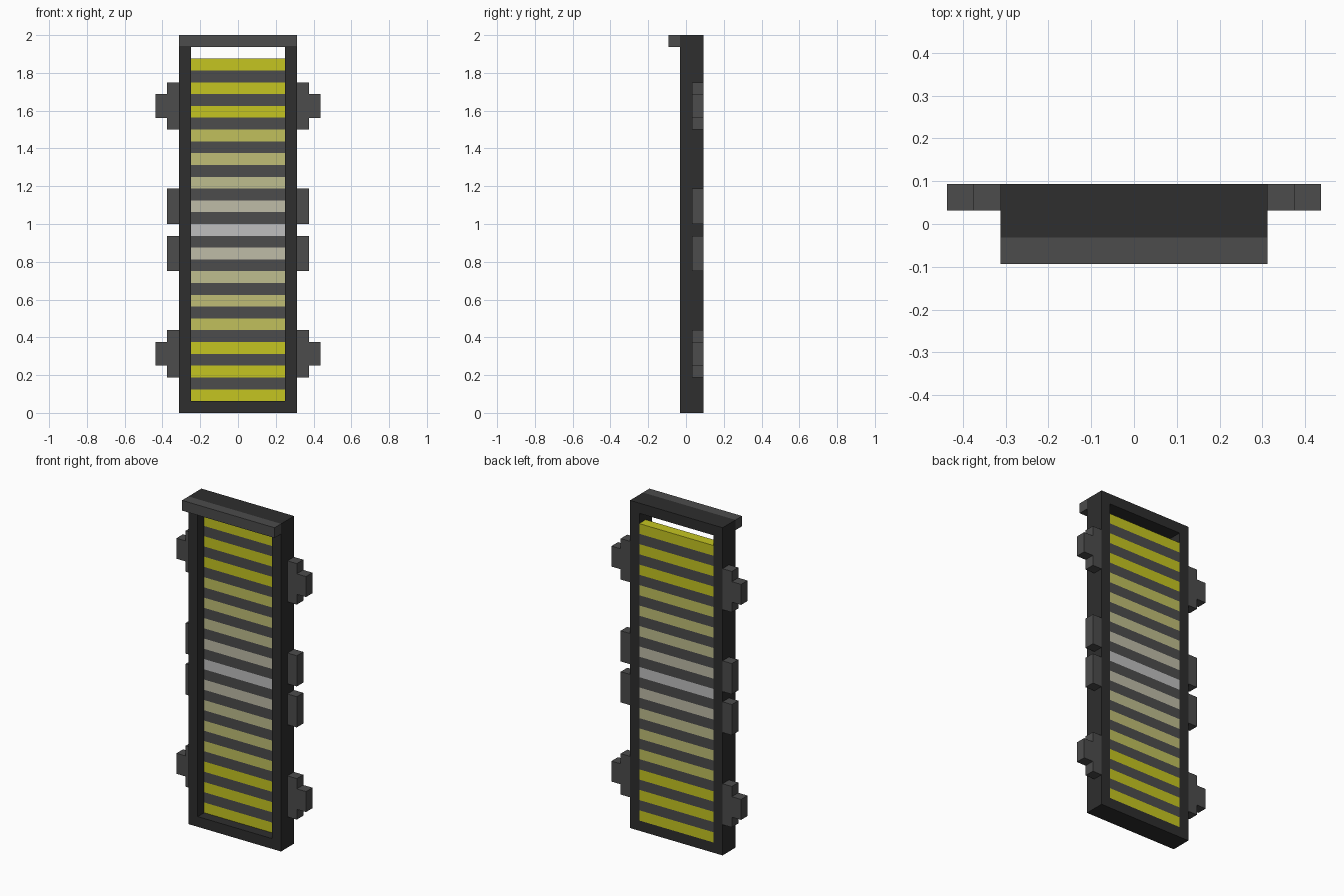
import bpy
import bmesh
from mathutils import Vector

if "Cube" in bpy.data.objects:
    bpy.data.objects.remove(bpy.data.objects["Cube"], do_unlink=True)

U = 0.0625                      # basic grid step
FRONT, MID, BACK = -0.5 * U, 0.5 * U, 1.5 * U


def material(name, rgb):
    """Flat material from 0-255 display values."""
    lin = [((c / 255 + 0.055) / 1.055) ** 2.4 for c in rgb] + [1.0]
    mat = bpy.data.materials.new(name)
    mat.use_nodes = True
    mat.diffuse_color = lin
    bsdf = mat.node_tree.nodes["Principled BSDF"]
    bsdf.inputs["Base Color"].default_value = lin
    bsdf.inputs["Roughness"].default_value = 0.8
    return mat


charcoal = material("charcoal", (46, 46, 46))
grey = material("dark grey", (76, 76, 76))
# Stripe colours from the ends of the panel to its middle
fade = [
    material("yellow", (197, 197, 33)),
    material("soft yellow", (193, 192, 92)),
    material("pale yellow", (192, 190, 118)),
    material("straw", (191, 189, 142)),
    material("cream", (191, 188, 167)),
    material("light grey", (191, 191, 191)),
]


def finish(name, bm, mats):
    bmesh.ops.recalc_face_normals(bm, faces=bm.faces[:])
    mesh = bpy.data.meshes.new(name)
    bm.to_mesh(mesh)
    bm.free()
    for m in mats:
        mesh.materials.append(m)
    obj = bpy.data.objects.new(name, mesh)
    bpy.context.collection.objects.link(obj)
    return obj


def prism(outline, y0, y1):
    """Extrude an x-z outline from y0 to y1."""
    bm = bmesh.new()
    face = bm.faces.new([bm.verts.new((x, y0, z)) for x, z in outline])
    ext = bmesh.ops.extrude_face_region(bm, geom=[face])
    verts = [g for g in ext["geom"] if isinstance(g, bmesh.types.BMVert)]
    bmesh.ops.translate(bm, verts=verts, vec=(0, y1 - y0, 0))
    return bm


def rect(x0, x1, z0, z1):
    return [(x0, z0), (x1, z0), (x1, z1), (x0, z1)]


# Open frame: front and back rings joined by outer and inner walls
bm = bmesh.new()
outer, inner = rect(-5 * U, 5 * U, 0, 2), rect(-4 * U, 4 * U, U, 2 - U)
loops = [[bm.verts.new((x, y, z)) for x, z in o]
         for o, y in ((outer, FRONT), (inner, FRONT), (inner, BACK), (outer, BACK))]
for a, b in zip(loops, loops[1:] + loops[:1]):
    for i in range(4):
        j = (i + 1) % 4
        bm.faces.new((a[i], a[j], b[j], b[i]))
finish("frame", bm, [charcoal])

# Lip along the top front edge
finish("top_lip", prism(rect(-5 * U, 5 * U, 2 - U, 2), -1.5 * U, FRONT), [grey])

# Striped panel: one slab cut at every grid step, coloured by height
bm = prism(rect(-4 * U, 4 * U, U, 30 * U), MID, BACK)
for k in range(2, 30):
    bmesh.ops.bisect_plane(bm, geom=bm.verts[:] + bm.edges[:] + bm.faces[:],
                           plane_co=Vector((0, 0, k * U)), plane_no=Vector((0, 0, 1)))
for f in bm.faces:
    k = min(28, max(0, int(f.calc_center_median().z / U - 1)))
    if k % 2 == 0:
        f.material_index = 1 + max(0, 5 - abs(k // 2 - 7))
# Ends and middle: three full yellow stripes, then the fade
for f in bm.faces:
    k = min(28, max(0, int(f.calc_center_median().z / U - 1)))
    if k % 2 == 0:
        f.material_index = 1 + max(0, min(5, 5 - abs(k // 2 - 7)))
finish("striped_panel", bm, [grey] + fade)


def side_tab(name, outline):
    """Tab on the left side, mirrored to the right."""
    obj = finish(name, prism([(x * U, z * U) for x, z in outline], MID, BACK), [grey])
    obj.modifiers.new("mirror", "MIRROR").use_axis = (True, False, False)


# Plain tabs near the middle, stepped tabs near the ends
side_tab("lower_middle_tabs", rect(5, 6, 12, 15))
side_tab("upper_middle_tabs", rect(5, 6, 16, 19))
for name, z in (("bottom_tabs", 3), ("top_tabs", 24)):
    side_tab(name, [(5, z), (6, z), (6, z + 1), (7, z + 1),
                    (7, z + 3), (6, z + 3), (6, z + 4), (5, z + 4)])
